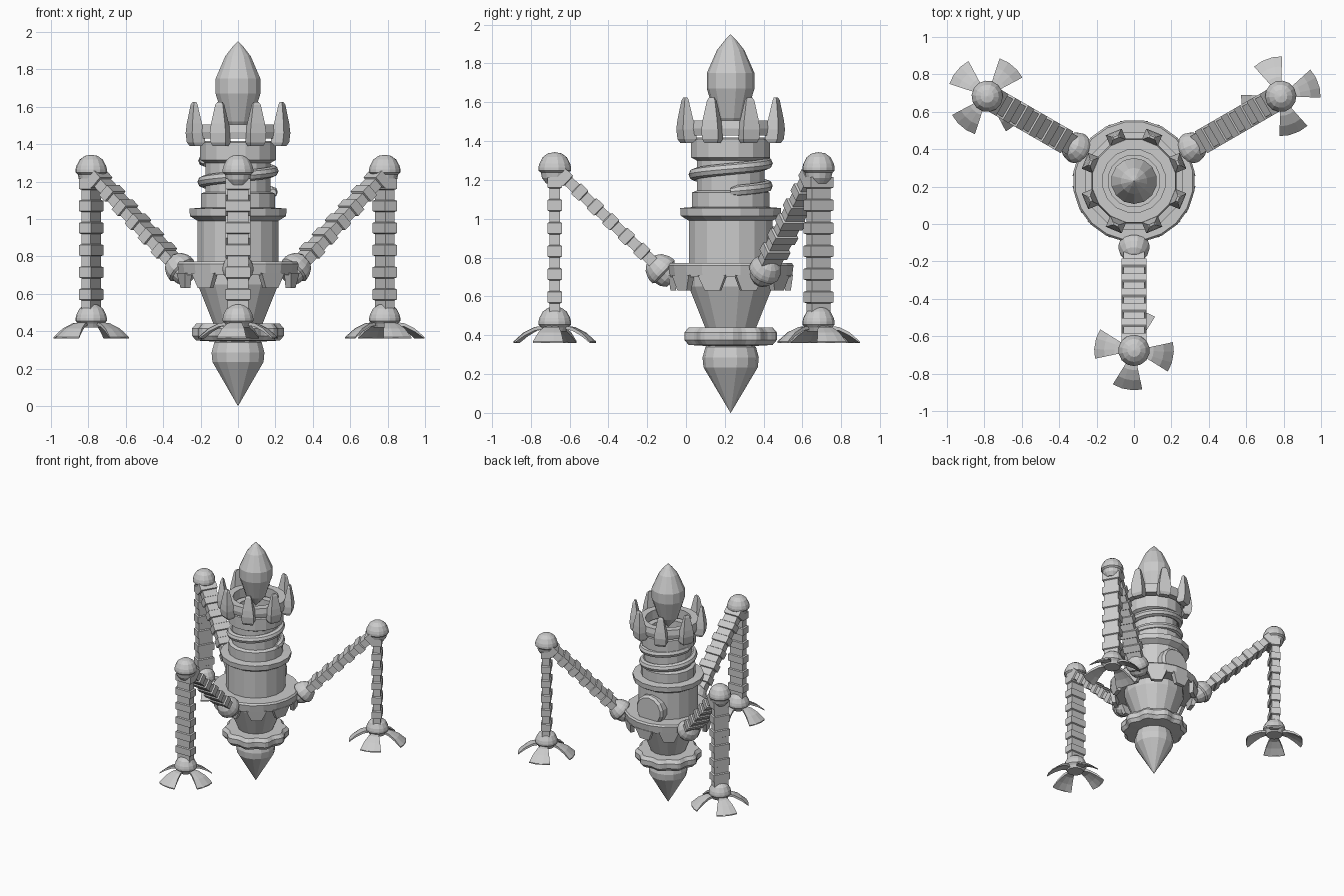
import bpy, bmesh
from math import sin, cos, pi, radians
from mathutils import Matrix, Vector

if "Cube" in bpy.data.objects:
    bpy.data.objects.remove(bpy.data.objects["Cube"])

CENTER = Matrix.Translation((0, 0.23, 0))


def loft(bm, rings, M=Matrix(), cap=True):
    """Skin a list of equal-length point rings, capping both ends."""
    vs = [[bm.verts.new(M @ Vector(p)) for p in r] for r in rings]
    n = len(vs[0])
    for a, b in zip(vs, vs[1:]):
        for i in range(n):
            j = (i + 1) % n
            bm.faces.new((a[i], a[j], b[j], b[i]))
    if cap:
        bm.faces.new(vs[0][::-1])
        bm.faces.new(vs[-1])


def lathe(bm, profile, n=16, M=Matrix(), cap=True, wave=None):
    rings = []
    for r, z in profile:
        ring = []
        for i in range(n):
            a = 2 * pi * (i + 0.5) / n
            k = max(r, 0.0005) * (wave(a) if wave else 1)
            ring.append((k * cos(a), k * sin(a), z))
        rings.append(ring)
    loft(bm, rings, M, cap)


def finish(name, bm):
    bmesh.ops.remove_doubles(bm, verts=bm.verts, dist=0.0002)
    bmesh.ops.recalc_face_normals(bm, faces=bm.faces)
    me = bpy.data.meshes.new(name)
    bm.to_mesh(me)
    bm.free()
    ob = bpy.data.objects.new(name, me)
    bpy.context.collection.objects.link(ob)
    ob.matrix_world = CENTER
    return ob


def turned(name, profile, n=16, **kw):
    bm = bmesh.new()
    lathe(bm, profile, n, **kw)
    return finish(name, bm)


def rot(deg):
    return Matrix.Rotation(radians(deg), 4, 'Z')


def rect(w, d, z):
    return [(-w, -d, z), (w, -d, z), (w, d, z), (-w, d, z)]


# Main hull, from cone up to the open collar
turned("hull", [(0.12, 0.36), (0.13, 0.43), (0.22, 0.65), (0.22, 0.99),
                (0.262, 1.015), (0.265, 1.055), (0.203, 1.06), (0.203, 1.135),
                (0.178, 1.145), (0.178, 1.3), (0.207, 1.315), (0.207, 1.41),
                (0.19, 1.418), (0.14, 1.418), (0.14, 1.34), (0, 1.34)])
# Pointed bulbs at both ends
turned("bottom_spike", [(0, 0), (0.14, 0.235), (0.145, 0.285),
                        (0.13, 0.34), (0.08, 0.38), (0, 0.38)], 14)
turned("top_bulb", [(0, 1.43), (0.045, 1.48), (0.075, 1.52), (0.123, 1.67), (0.123, 1.75),
                    (0.07, 1.87), (0.03, 1.92), (0, 1.95)], 14)
# Scalloped ring above the bottom spike
turned("scalloped_ring", [(0.13, 0.345), (0.215, 0.35), (0.236, 0.375),
                          (0.236, 0.415), (0.215, 0.44), (0.13, 0.44)], 60,
       wave=lambda a: 1 + 0.06 * max(-0.7, min(0.7, 1.3 * cos(10 * a))))

# Flange with hanging teeth
bm = bmesh.new()
lathe(bm, [(0.2, 0.70), (0.32, 0.70), (0.328, 0.76), (0.318, 0.773), (0.2, 0.773)], 20)
for k in range(10):
    M = rot(36 * k) @ Matrix.Translation((0, -0.303, 0))
    loft(bm, [[(x, y + 0.008, 0.63) for x, y in
               ((-0.04, -0.015), (0.04, -0.015), (0.04, 0.015), (-0.04, 0.015))],
              rect(0.075, 0.018, 0.71)], M)
finish("toothed_flange", bm)

# Helical thread on the neck
bm = bmesh.new()
rings, steps = [], 48
for i in range(steps + 1):
    t = i / steps
    a = t * 3 * pi
    r = 0.03 * (0.65 if i in (0, steps) else 1)
    ring = []
    for k in range(8):
        b = 2 * pi * k / 8
        R = 0.187 + r * cos(b)
        ring.append((R * cos(a), R * sin(a), 1.14 + 0.175 * t + r * sin(b)))
    rings.append(ring)
loft(bm, rings)
finish("neck_thread", bm)

# Crown ring with eight fins
bm = bmesh.new()
ring = [(0.17, 1.43), (0.225, 1.43), (0.232, 1.465), (0.225, 1.505), (0.17, 1.505), (0.17, 1.43)]
lathe(bm, ring, 16, cap=False)
for k in range(8):
    M = rot(22.5 + 45 * k)
    # (half width, inner radius, outer radius, z)
    fin = [(0.036, 0.225, 0.265, 1.39), (0.044, 0.21, 0.278, 1.41), (0.046, 0.21, 0.284, 1.46),
           (0.04, 0.225, 0.28, 1.51), (0.022, 0.243, 0.265, 1.61), (0.013, 0.246, 0.258, 1.625)]
    loft(bm, [[(-w, -o, z), (w, -o, z), (w, -i, z), (-w, -i, z)] for w, i, o, z in fin], M)
finish("crown", bm)

# Round hatch on the back
bm = bmesh.new()
lathe(bm, [(0.12, 0.12), (0.12, 0.235), (0.105, 0.255), (0, 0.255)], 14,
      Matrix.Translation((0, 0, 0.84)) @ Matrix.Rotation(-pi / 2, 4, 'X'))
finish("back_hatch", bm)

# Joint ball: dome, rim and tapered underside, z along the limb away from it
JOINT = [(0, 0.083), (0.035, 0.077), (0.062, 0.057), (0.079, 0.025), (0.084, 0.005),
         (0.084, -0.012), (0.072, -0.022), (0.066, -0.05), (0.045, -0.078), (0, -0.08)]


def limb(bm, p, q, count, M):
    """Ribbed bar from p to q, alternating wide and narrow blocks."""
    d = q - p
    F = M @ Matrix.Translation(p) @ d.to_track_quat('Z', 'X').to_matrix().to_4x4()
    X = F.to_3x3() @ Vector((1, 0, 0))
    side = M.to_3x3() @ Vector((1, 0, 0))
    flip = abs(X.dot(side)) < 0.5
    rings, s = [], d.length / count
    for k in range(count):
        for w, t, f in ((0.056, 0.028, 0), (0.056, 0.028, 0.46),
                        (0.067, 0.037, 0.5), (0.067, 0.037, 0.96)):
            if flip:
                w, t = t, w
            rings.append(rect(w, t, (k + f) * s))
    loft(bm, rings, F)


KNEE, HIP = Vector((0, -0.906, 1.26)), Vector((0, -0.355, 0.735))
for name, ang in (("front", 0), ("right", 120), ("left", 240)):
    M = rot(ang)
    # Upper and lower limb bars
    for part, p, q, n in (("upper", HIP.lerp(KNEE, 0.08), HIP.lerp(KNEE, 0.95), 6),
                          ("lower", Vector((0, -0.906, 0.51)), Vector((0, -0.906, 1.22)), 6)):
        bm = bmesh.new()
        limb(bm, p, q, n, M)
        finish(f"{name}_{part}_leg", bm)
    # Hip and knee joints
    bm = bmesh.new()
    lathe(bm, JOINT, 14, M @ Matrix.Translation(KNEE))
    finish(name + "_knee", bm)
    bm = bmesh.new()
    lathe(bm, JOINT, 14, M @ Matrix.Translation(HIP)
          @ (KNEE - HIP).to_track_quat('Z', 'X').to_matrix().to_4x4())
    finish(name + "_hip", bm)
    # Foot: dome with four splayed petals
    bm = bmesh.new()
    F = M @ Matrix.Translation((0, -0.906, 0))
    lathe(bm, [(0, 0.547), (0.035, 0.541), (0.062, 0.522), (0.079, 0.49), (0.084, 0.47),
               (0.084, 0.455), (0.07, 0.44), (0.06, 0.42), (0, 0.42)], 14, F)
    for k in range(4):
        P = F @ rot(-10 + 90 * k)
        rows = []
        for r, z in ((0.05, 0.432), (0.105, 0.424), (0.16, 0.397), (0.213, 0.36)):
            t = 0.018
            arc = [radians(a) for a in (-22, -8, 8, 22)]
            rows.append([(r * cos(a), r * sin(a), z) for a in arc]
                        + [(r * cos(a), r * sin(a), z + t) for a in arc[::-1]])
        rows[-1] = [(x, y, min(z, 0.368)) for x, y, z in rows[-1]]
        loft(bm, rows, P)
    finish(name + "_foot", bm)
